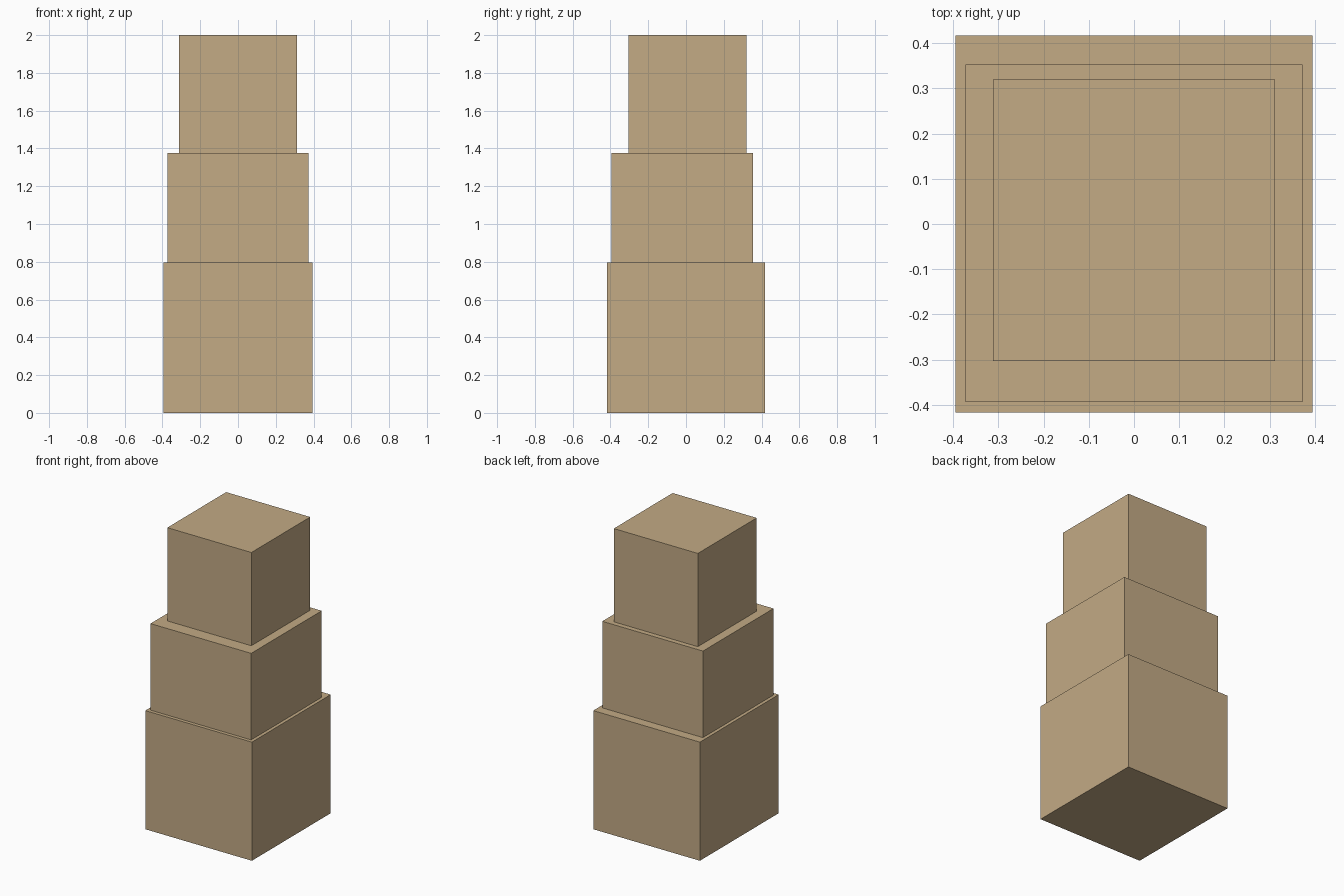
import bpy

if "Cube" in bpy.data.objects:
    bpy.data.objects.remove(bpy.data.objects["Cube"])

# Single cardboard-tan colour
tan = bpy.data.materials.new("cardboard_tan")
tan.diffuse_color = (0.546, 0.405, 0.235, 1.0)
tan.use_nodes = True
tan.node_tree.nodes["Principled BSDF"].inputs["Base Color"].default_value = tan.diffuse_color


def add_box(name, width, depth, y, z0, z1):
    """Box centred on x = 0, shifted along y, from height z0 to z1."""
    bpy.ops.mesh.primitive_cube_add(size=1, location=(0, y, (z0 + z1) / 2))
    box = bpy.context.object
    box.name = name
    box.scale = (width, depth, z1 - z0)
    bpy.ops.object.transform_apply(location=False, rotation=False, scale=True)
    box.data.materials.append(tan)
    return box


# Stack of three boxes, slightly offset front to back
add_box("bottom_box", 0.79, 0.834, 0.0, 0.0, 0.795)
add_box("middle_box", 0.746, 0.747, -0.02, 0.795, 1.375)
add_box("top_box", 0.623, 0.623, 0.008, 1.375, 2.0)
